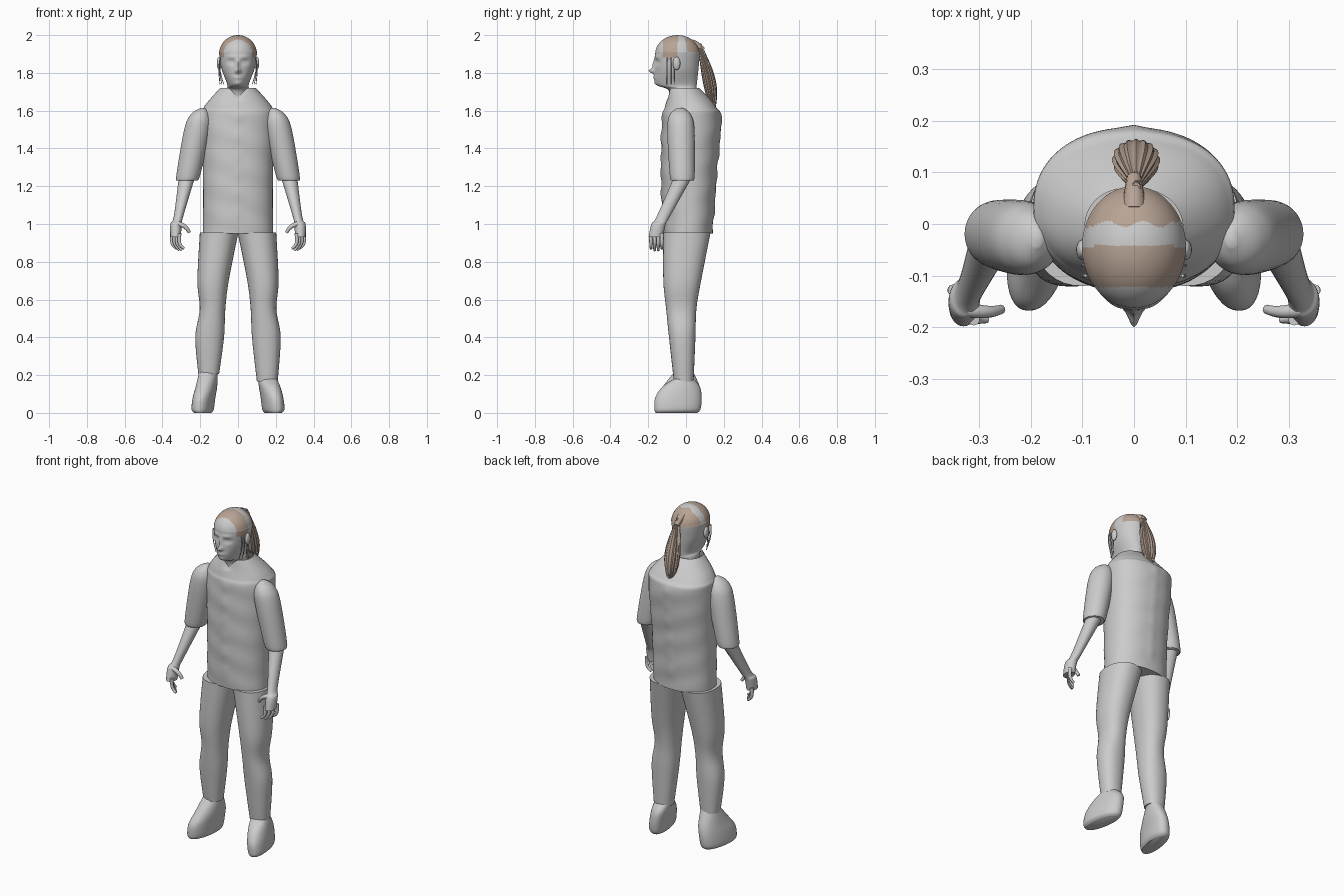
import bpy
import bmesh
import math
from mathutils import Vector

cube = bpy.data.objects.get("Cube")
if cube:
    bpy.data.objects.remove(cube, do_unlink=True)


def make_material(name, colour):
    material = bpy.data.materials.new(name)
    material.use_nodes = True
    material.diffuse_color = (*colour, 1)
    shader = material.node_tree.nodes["Principled BSDF"]
    shader.inputs["Base Color"].default_value = (*colour, 1)
    return material


GREY = make_material("plain grey", (0.6, 0.6, 0.6))
BROWN = make_material("hair brown", (0.48, 0.37, 0.3))


def smooth_sections(sections, steps):
    """Catmull-Rom interpolation between cross-sections."""
    points = [Vector(section) for section in sections]
    padded = [points[0], *points, points[-1]]
    result = []
    for before, start, end, after in zip(padded, padded[1:], padded[2:], padded[3:]):
        leaving, arriving = (end - before) / 2, (after - start) / 2
        for step in range(steps):
            t = step / steps
            ease = t * t * (3 - 2 * t)
            result.append(start.lerp(end, ease) + leaving * t * (1 - t) ** 2
                          - arriving * t * t * (1 - t))
    return result + [points[-1]]


def shade(obj):
    bpy.ops.object.select_all(action="DESELECT")
    obj.select_set(True)
    bpy.context.view_layer.objects.active = obj
    bpy.ops.object.shade_smooth_by_angle(angle=math.radians(50))


def signed_power(value, power):
    return math.copysign(abs(value) ** power, value)


def loft(name, sections, material=GREY, segments=40, steps=6, roundness=1.0,
         side=1, toe_out=0.0, flutes=0.0, open_top=False, sculpt=None, hair_rule=None):
    """Skin oval sections, each (z, centre x, centre y, half width, half depth)."""
    bm = bmesh.new()
    loops = []
    for z, x, y, half_width, half_depth in smooth_sections(sections, steps):
        loop = []
        for k in range(segments):
            angle = math.tau * k / segments
            grow = 1 + flutes * math.cos(angle * segments / 4)
            dx = signed_power(math.cos(angle), roundness) * half_width * grow
            dy = signed_power(math.sin(angle), roundness) * half_depth * grow
            loop.append(bm.verts.new((side * (x + dx - toe_out * dy), y + dy, z)))
        loops.append(loop)
    for low, high in zip(loops, loops[1:]):
        for k in range(segments):
            bm.faces.new((low[k - 1], low[k], high[k], high[k - 1]))
    bm.faces.new(loops[0])
    if not open_top:
        bm.faces.new(loops[-1])
    if sculpt:
        for vert in bm.verts:
            sculpt(vert.co)
    bmesh.ops.recalc_face_normals(bm, faces=bm.faces)
    mesh = bpy.data.meshes.new(name)
    mesh.materials.append(material)
    if hair_rule:
        mesh.materials.append(BROWN)
        for face in bm.faces:
            face.material_index = int(hair_rule(face.calc_center_median()))
    bm.to_mesh(mesh)
    bm.free()
    obj = bpy.data.objects.new(name, mesh)
    bpy.context.collection.objects.link(obj)
    shade(obj)


def tube(name, points, radius, side=1, material=GREY):
    """Round strand through points, thinner at its end."""
    curve = bpy.data.curves.new(name, "CURVE")
    curve.dimensions = "3D"
    curve.bevel_depth = radius
    curve.bevel_resolution = 3
    curve.use_fill_caps = True
    curve.materials.append(material)
    spline = curve.splines.new("NURBS")
    spline.points.add(len(points) - 1)
    spline.use_endpoint_u = True
    spline.order_u = 3
    for i, (point, (x, y, z)) in enumerate(zip(spline.points, points)):
        point.co = (side * x, y, z, 1)
        point.radius = 1 - 0.4 * i / (len(points) - 1)
    bpy.context.collection.objects.link(bpy.data.objects.new(name, curve))


def bump(co, x, z, width, height, amount):
    """Soft swelling, the same on both sides of the middle."""
    across, up = (abs(co.x) - x) / width, (co.z - z) / height
    return amount * math.exp(-across * across - up * up)


# Vest with an open collar notch, a button row and a seam ridge behind
def sculpt_vest(co):
    facing = math.copysign(1, co.y)
    row = sum(bump(co, 0, 1.06 + i / 10, 0.02, 0.03, 0.006) for i in range(6))
    co.y += facing * row + 0.002 * math.sin(co.z * 42 + co.x * 14)
    if facing < 0 and co.z > 1.65:
        co.z -= max(0, 0.05 - abs(co.x)) * (co.z - 1.65) / 0.07


loft("vest", [(0.95, 0, 0.01, 0.185, 0.13), (1.25, 0, 0.015, 0.185, 0.145),
              (1.55, 0, 0.03, 0.195, 0.155), (1.62, 0, 0.025, 0.18, 0.135),
              (1.72, 0, -0.01, 0.095, 0.08)],
     segments=80, steps=12, roundness=0.9, open_top=True, sculpt=sculpt_vest)

# Head: neck and jaw sections, a domed crown and a sculpted face
FACE = {
    "nose": (0, 1.81, 0.014, 0.012, 0.03),
    "bridge": (0, 1.84, 0.01, 0.03, 0.012),
    "lips": (0, 1.775, 0.024, 0.01, 0.008),
    "chin": (0, 1.745, 0.02, 0.012, 0.006),
    "eye_socket": (0.035, 1.857, 0.02, 0.012, -0.012),
    "eyeball": (0.035, 1.857, 0.01, 0.005, 0.006),
    "brow": (0.035, 1.885, 0.025, 0.008, 0.005),
}


def sculpt_face(co):
    if co.y < -0.06:
        co.y -= sum(bump(co, *feature) for feature in FACE.values())


def is_hair(centre):
    front = -0.122 < centre.y < -0.042 and centre.z > 1.88
    back = centre.y > 0.006 * math.sin(centre.x * 90) and centre.z > 1.91
    return front or back


neck_and_jaw = [(1.64, 0, -0.01, 0.06, 0.07), (1.71, 0, -0.02, 0.06, 0.075),
                (1.74, 0, -0.05, 0.057, 0.107), (1.82, 0, -0.05, 0.087, 0.116)]
crown = []
for i in range(9):
    angle = math.pi / 2 * i / 8.2
    spread = math.cos(angle)
    crown.append((1.9 + math.sin(angle) / 10, 0, -0.045, spread / 10, 0.118 * spread))
loft("head", neck_and_jaw + crown, segments=96, steps=10,
     sculpt=sculpt_face, hair_rule=is_hair)

# Ponytail swelling towards its middle, with the gathered hair above it
tail = []
for i in range(13):
    t = i / 12
    swell = math.sin(math.pi * t ** 1.2)
    drop = math.sin(math.pi / 2 * t)
    tail.append((1.955 - 0.36 * t, 0.004, 0.07 + 0.07 * drop,
                 0.008 + 0.036 * swell, 0.011 + 0.022 * swell))
loft("ponytail", tail, BROWN, segments=64, steps=3, flutes=0.06)
tube("ponytail_root", [(0, 0.03, 1.955), (0, 0.06, 1.95), (0, 0.09, 1.92)],
     0.024, material=BROWN)

# Everything in pairs
for label, side in (("left", 1), ("right", -1)):
    hem = 0.185 - 0.02 * side
    loft(label + "_trouser", [
        (hem, 0.155, -0.012, 0.055, 0.052), (0.4, 0.15, -0.02, 0.076, 0.07),
        (0.55, 0.135, -0.025, 0.068, 0.08), (0.7, 0.132, -0.02, 0.083, 0.1),
        (0.955, 0.1, 0.005, 0.102, 0.125)], side=side, roundness=0.9)
    loft(label + "_shoe", [
        (0, 0.187, -0.05, 0.042, 0.11), (0.02, 0.187, -0.045, 0.055, 0.122),
        (0.08, 0.18, -0.04, 0.056, 0.123), (0.14, 0.167, -0.025, 0.054, 0.098),
        (hem + 0.02, 0.155, -0.01, 0.048, 0.045)], side=side, toe_out=0.15, roundness=0.9)
    loft(label + "_sleeve", [
        (1.23, 0.27, -0.02, 0.052, 0.055), (1.26, 0.263, -0.02, 0.063, 0.066),
        (1.5, 0.215, -0.027, 0.07, 0.072), (1.58, 0.2, -0.03, 0.05, 0.055),
        (1.615, 0.188, -0.03, 0.01, 0.015)], side=side)
    loft(label + "_forearm", [
        (0.93, 0.33, -0.16, 0.028, 0.038), (1, 0.328, -0.145, 0.03, 0.038),
        (1.04, 0.315, -0.12, 0.025, 0.035), (1.25, 0.27, -0.015, 0.043, 0.048)],
        side=side, segments=28)
    for i, finger in enumerate(("index", "middle", "ring", "little")):
        x, y = 0.31 + 0.013 * i, -0.185 + 0.019 * i
        tip = 0.86 if finger in ("middle", "ring") else 0.87
        tube(f"{label}_{finger}_finger", [(x, y, 0.95), (x + 0.004, y, 0.91),
             (x - 0.008, y, 0.88), (x - 0.026, y, tip)], 0.0115, side)
    tube(label + "_thumb", [(0.325, -0.165, 1), (0.28, -0.175, 1),
         (0.257, -0.165, 0.955)], 0.015, side)

    # Ears and loose strands of hair
    bpy.ops.mesh.primitive_uv_sphere_add(
        segments=20, ring_count=12, radius=1,
        location=(side * 0.1, -0.05, 1.85), scale=(0.012, 0.02, 0.035))
    ear = bpy.context.object
    ear.name = label + "_ear"
    ear.data.materials.append(GREY)
    shade(ear)
    for i in range(3):
        y = -0.1 + 0.02 * i
        tube(f"{label}_strand_{i + 1}", [(0.094, y, 1.88), (0.108, y, 1.83),
             (0.075 + 0.01 * i, y, 1.74)], 0.0035, side)
